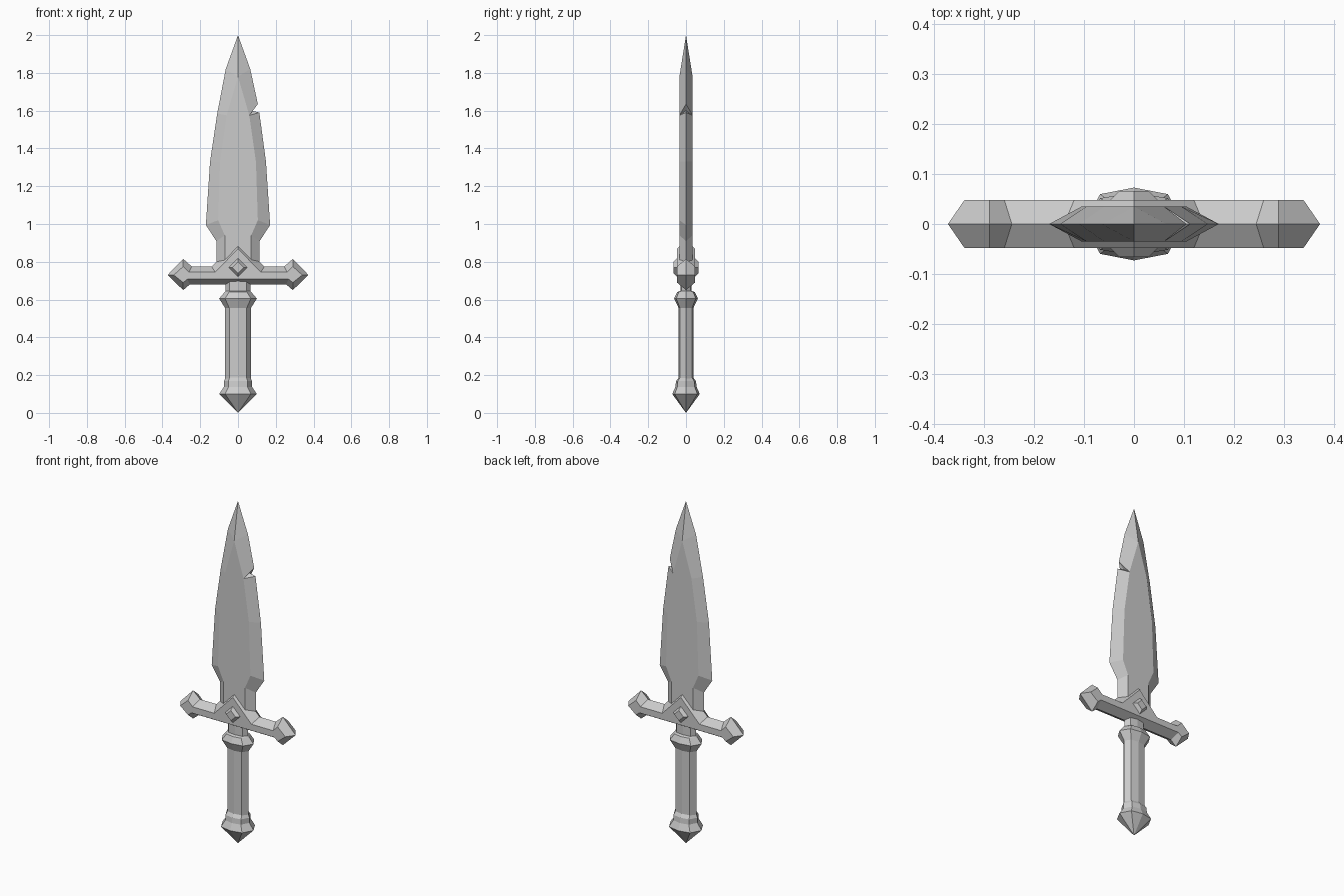
import bpy, bmesh

if "Cube" in bpy.data.objects:
    bpy.data.objects.remove(bpy.data.objects["Cube"])


def loft(name, rings):
    """Skin a stack of closed rings, cap both ends, merge collapsed points."""
    bm = bmesh.new()
    loops = [[bm.verts.new(p) for p in ring] for ring in rings]
    n = len(loops[0])
    for a, b in zip(loops, loops[1:]):
        for i in range(n):
            j = (i + 1) % n
            bm.faces.new((a[i], a[j], b[j], b[i]))
    bm.faces.new(loops[0][::-1])
    bm.faces.new(loops[-1])
    bmesh.ops.remove_doubles(bm, verts=bm.verts, dist=0.0005)
    bmesh.ops.dissolve_degenerate(bm, edges=bm.edges, dist=0.0005)
    bmesh.ops.recalc_face_normals(bm, faces=bm.faces)
    mesh = bpy.data.meshes.new(name)
    bm.to_mesh(mesh)
    bm.free()
    obj = bpy.data.objects.new(name, mesh)
    bpy.context.collection.objects.link(obj)
    return obj


# Blade: left edge x,z / right edge x,z / flat half-width, its z
T = 0.035
blade_rows = [
    (.115, .74, .115, .74, .07, .74),
    (.115, .91, .115, .91, .07, .94),
    (.17, .995, .17, .995, .105, 1.02),
    (.148, 1.33, .148, 1.33, .095, 1.33),
    (.11, 1.585, .113, 1.59, .06, 1.575),
    (.11, 1.585, .072, 1.60, .06, 1.575),   # nick in the right edge
    (.11, 1.585, .105, 1.635, .06, 1.575),
    (.065, 1.82, .065, 1.82, 0, 1.78),
]
rings = []
for xl, zl, xr, zr, xi, zi in blade_rows:
    rings.append([(-xl, 0, zl), (-xi, -T, zi), (xi, -T, zi),
                  (xr, 0, zr), (xi, T, zi), (-xi, T, zi)])
rings.append([(0, 0, 2)] * 6)
loft("blade", rings)


# Crossguard: mirrored half outlines, small on the faces, large at mid depth
def guard_ring(half, y):
    pts = half + [(-x, z) for x, z in reversed(half) if x > 0]
    return [(x, y, z) for x, z in pts]


outer = [(0, .915), (.14, .775), (.245, .775), (.29, .815),
         (.373, .73), (.29, .65), (.255, .68)]
inner = [(0, .87), (.12, .745), (.26, .745), (.29, .775),
         (.34, .73), (.29, .69), (.268, .708)]
loft("crossguard", [guard_ring(inner, -.048), guard_ring(outer, 0),
                    guard_ring(inner, .048)])


# Diamond stud through the guard, showing on both sides
def diamond(r, y, z=.77):
    return [(r, y, z), (0, y, z + r), (-r, y, z), (0, y, z - r)]


loft("guard_stud", [diamond(.03, -.066), diamond(.05, -.046),
                    diamond(.05, .046), diamond(.03, .066)])


# Handle: flattened octagon rings from pommel point to guard
def octagon(z, rx, ry):
    unit = [(1, 0), (.68, .82), (0, 1), (-.68, .82),
            (-1, 0), (-.68, -.82), (0, -1), (.68, -.82)]
    return [(x * rx, y * ry, z) for x, y in unit]


def turned(name, rows):
    loft(name, [octagon(*r) for r in rows])


turned("pommel", [(0, 0, 0), (.10, .10, .073), (.138, .074, .056),
                  (.168, .074, .053), (.188, .066, .038)])
turned("grip", [(.17, .068, .039), (.57, .068, .039)])
turned("collar", [(.555, .068, .039), (.605, .10, .063),
                  (.64, .07, .047), (.645, .066, .03), (.72, .066, .03)])
